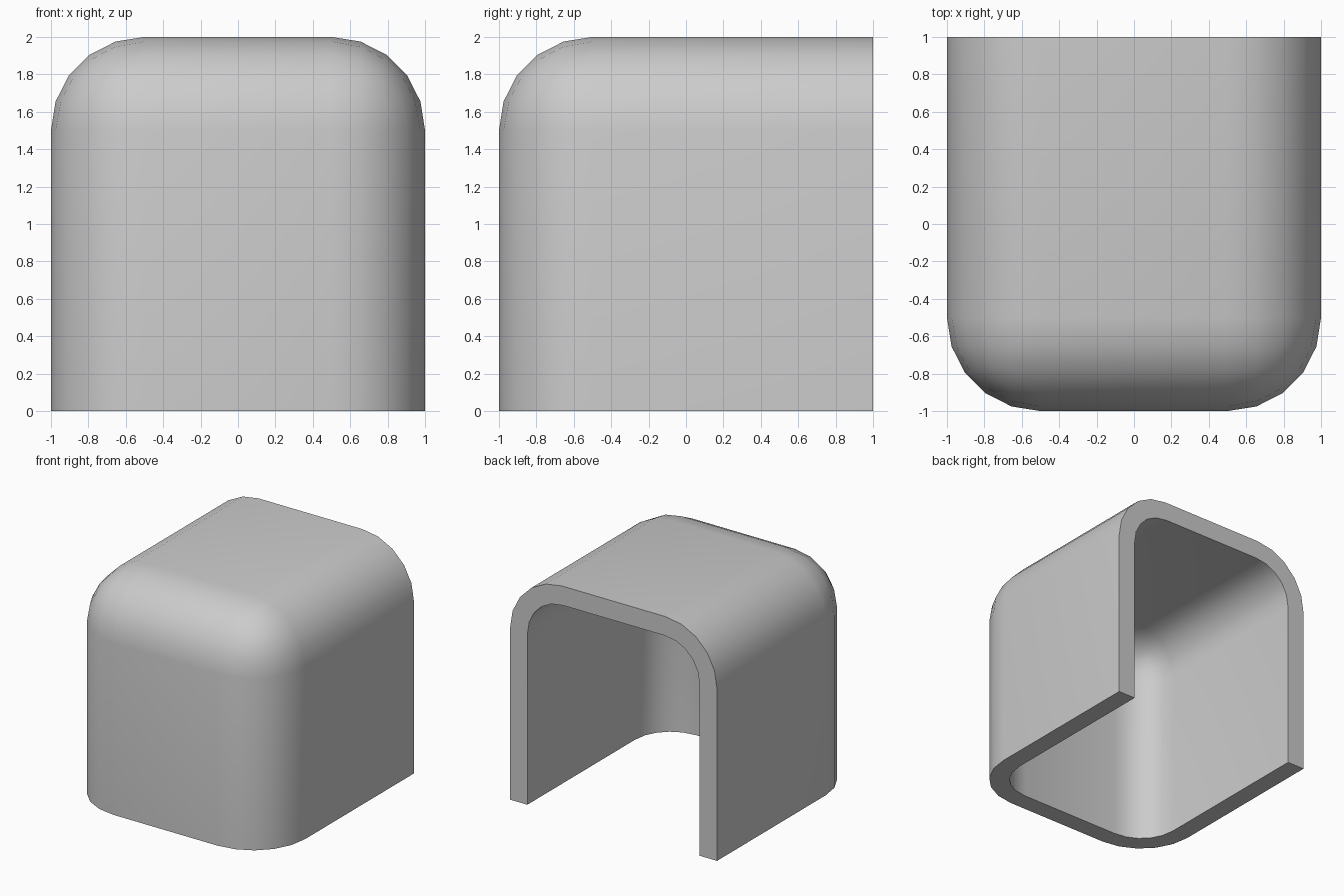
import bpy, bmesh, math
from mathutils import Matrix

if "Cube" in bpy.data.objects:
    bpy.data.objects.remove(bpy.data.objects["Cube"])

WALL = 0.167
RADIUS = 0.5

# Block standing on the ground
bm = bmesh.new()
bmesh.ops.create_cube(bm, size=2, matrix=Matrix.Translation((0, 0, 1)))

# Round every edge that does not border the open back or open bottom
def on_opening(e):
    a, b = (v.co for v in e.verts)
    back = a.y > 0.99 and b.y > 0.99
    bottom = a.z < 0.01 and b.z < 0.01
    return back or bottom

rounded = [e for e in bm.edges if not on_opening(e)]
bmesh.ops.bevel(bm, geom=rounded, offset=RADIUS, offset_type='OFFSET',
                segments=5, profile=0.5, affect='EDGES', clamp_overlap=False)

# Remove the back and the bottom
bm.normal_update()
openings = [f for f in bm.faces if f.normal.y > 0.99 or f.normal.z < -0.99]
bmesh.ops.delete(bm, geom=openings, context='FACES')

mesh = bpy.data.meshes.new("hood_shell")
bm.to_mesh(mesh)
bm.free()
hood = bpy.data.objects.new("hood_shell", mesh)
bpy.context.collection.objects.link(hood)
bpy.context.view_layer.objects.active = hood
hood.select_set(True)

# Wall thickness, grown inward
solid = hood.modifiers.new("wall", 'SOLIDIFY')
solid.thickness = WALL
solid.offset = -1
solid.use_even_offset = True
bpy.ops.object.modifier_apply(modifier=solid.name)

# Smooth rounding with crisp rims
bpy.ops.object.shade_smooth_by_angle(angle=math.radians(35))
